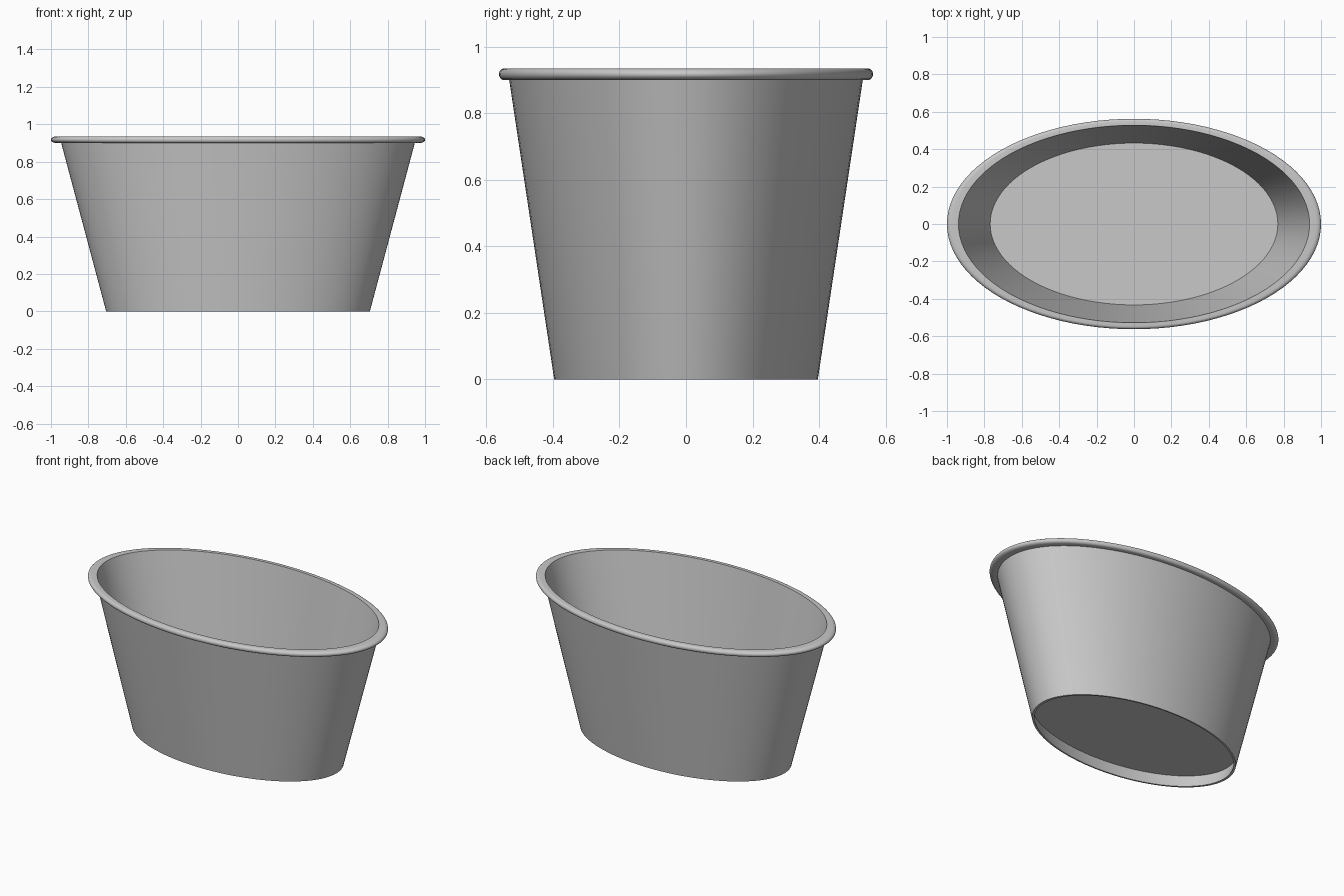
import bpy, bmesh, math

cube = bpy.data.objects.get("Cube")
if cube:
    bpy.data.objects.remove(cube, do_unlink=True)

SEGMENTS = 96
OVAL = 0.5625                      # depth to width ratio
SLOPE = 0.267                      # outward lean of the wall
BASE_OUT, BASE_IN = 0.705, 0.689   # half widths at the foot
RIM_LOW, RIM_TOP = 0.90, 0.935

grey = bpy.data.materials.new("plain grey")
grey.use_nodes = True
grey.diffuse_color = (0.58, 0.58, 0.58, 1)
grey.node_tree.nodes["Principled BSDF"].inputs["Base Color"].default_value = (0.58, 0.58, 0.58, 1)


def outer(z):
    return BASE_OUT + SLOPE * z


def inner(z):
    return BASE_IN + SLOPE * z


def lathe(name, profile, closed):
    """Sweep (radius, z) points around an oval; open profiles get end caps."""
    bm = bmesh.new()
    angles = [2 * math.pi * i / SEGMENTS for i in range(SEGMENTS)]
    rings = [[bm.verts.new((r * math.cos(a), r * OVAL * math.sin(a), z)) for a in angles]
             for r, z in profile]
    pairs = list(zip(rings, rings[1:]))
    if closed:
        pairs.append((rings[-1], rings[0]))
    else:
        bm.faces.new(rings[0])
        bm.faces.new(rings[-1])
    for low, high in pairs:
        for i in range(SEGMENTS):
            j = (i + 1) % SEGMENTS
            bm.faces.new((low[i], low[j], high[j], high[i]))
    bmesh.ops.recalc_face_normals(bm, faces=bm.faces[:])
    mesh = bpy.data.meshes.new(name)
    bm.to_mesh(mesh)
    bm.free()
    mesh.materials.append(grey)
    obj = bpy.data.objects.new(name, mesh)
    bpy.context.collection.objects.link(obj)
    bpy.ops.object.select_all(action='DESELECT')
    obj.select_set(True)
    bpy.context.view_layer.objects.active = obj
    bpy.ops.object.shade_smooth_by_angle(angle=math.radians(35))
    return obj


# Thin leaning wall with a rolled rim
mid, half = (RIM_LOW + RIM_TOP) / 2, (RIM_TOP - RIM_LOW) / 2
roll = [(0.972 + 0.028 * math.cos(t), mid + half * math.sin(t))
        for t in [math.pi * (k / 10 - 0.5) for k in range(11)]]
shell = [(BASE_OUT, 0), (outer(RIM_LOW), RIM_LOW)] + roll + [(inner(RIM_TOP), RIM_TOP), (BASE_IN, 0)]
lathe("tub_wall_and_rim", shell, True)

# Raised floor, recessed above the foot
FLOOR_LOW, FLOOR_TOP = 0.08, 0.30
lathe("tub_floor", [(inner(z) + 0.004, z) for z in (FLOOR_LOW, FLOOR_TOP)], False)
